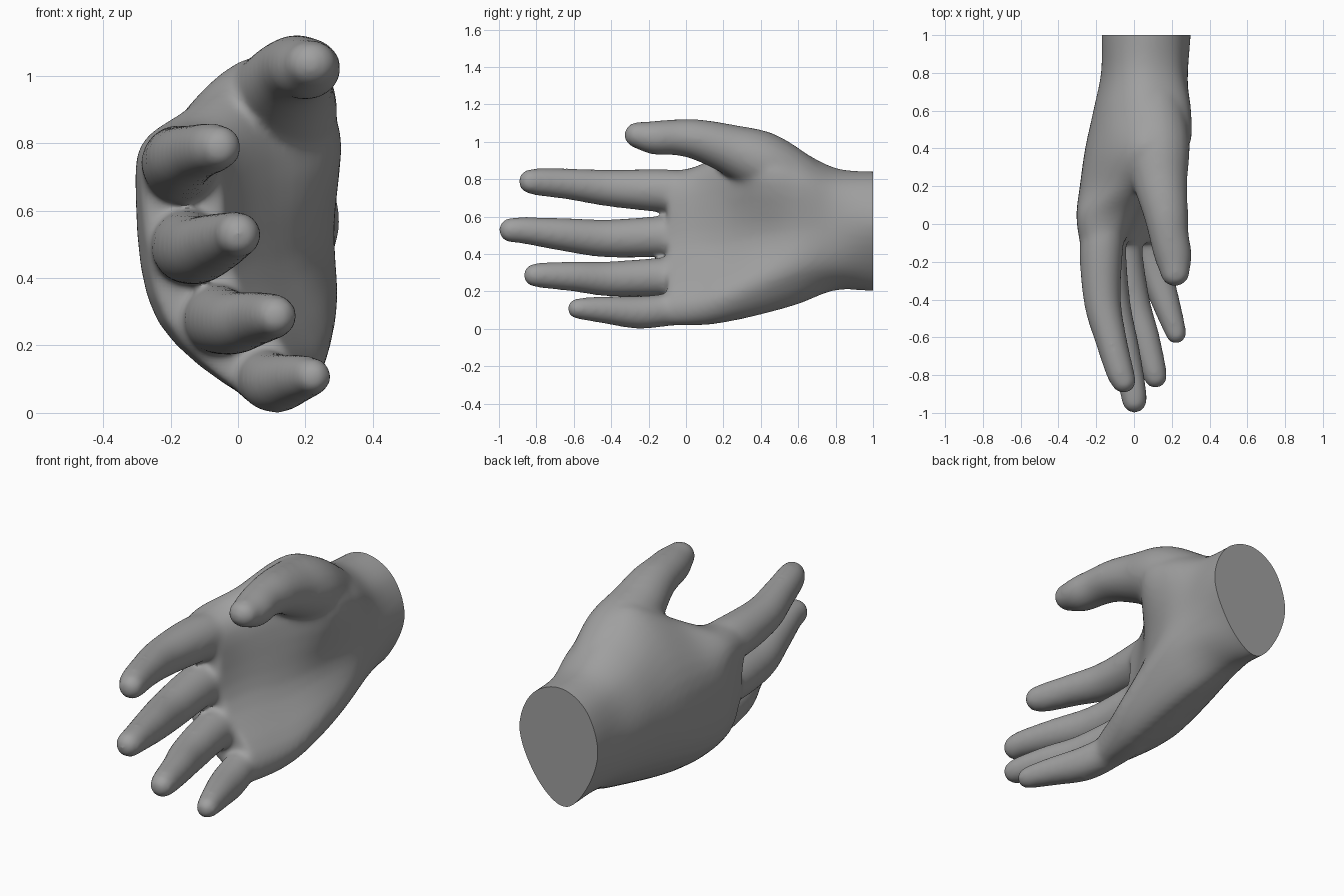
import bpy, bmesh, math
from mathutils import Vector

if "Cube" in bpy.data.objects:
    bpy.data.objects.remove(bpy.data.objects["Cube"])


def spline(pts, steps, closed=False):
    """Smooth curve through points of any dimension (Catmull-Rom)."""
    n, out = len(pts), []
    for i in range(n if closed else n - 1):
        a, b, c, d = (pts[(i + k) % n] if closed else pts[min(max(i + k, 0), n - 1)]
                      for k in (-1, 0, 1, 2))
        for s in range(steps):
            t = s / steps
            out.append(tuple(0.5 * (2 * q + (r - p) * t + (2 * p - 5 * q + 4 * r - u) * t * t
                                    + (3 * q - p - 3 * r + u) * t ** 3)
                             for p, q, r, u in zip(a, b, c, d)))
    if not closed:
        out.append(tuple(pts[-1]))
    return out


def loft(bm, rings):
    """Skin a list of equal rings and close both ends."""
    rows = [[bm.verts.new(p) for p in ring] for ring in rings]
    n = len(rows[0])
    faces = [bm.faces.new((a[i], a[(i + 1) % n], b[(i + 1) % n], b[i]))
             for a, b in zip(rows, rows[1:]) for i in range(n)]
    faces += [bm.faces.new(rows[0][::-1]), bm.faces.new(rows[-1])]
    bmesh.ops.recalc_face_normals(bm, faces=faces)


def digit(bm, path, width=1.0, sides=20):
    """Finger: tube along (x, y, z, radius) points with a domed tip."""
    pts = spline(path, 5)
    ctr = [Vector(p[:3]) for p in pts]
    rad = [p[3] for p in pts]
    tip_dir = (ctr[-1] - ctr[-2]).normalized()
    tip, r0 = ctr[-1], rad[-1]
    for k in range(1, 6):
        a = k / 5 * math.radians(84)
        ctr.append(tip + tip_dir * r0 * math.sin(a))
        rad.append(r0 * math.cos(a))
    rings = []
    for i, c in enumerate(ctr):
        t = (ctr[min(i + 1, len(ctr) - 1)] - ctr[max(i - 1, 0)]).normalized()
        u = t.cross(Vector((0, 0, 1))).normalized()
        v = u.cross(t)
        rings.append([c + (u * math.cos(a) * width + v * math.sin(a)) * rad[i]
                      for a in (2 * math.pi * k / sides for k in range(sides))])
    loft(bm, rings)


# Palm and wrist sections: y, then (x, z) from the thumb edge round the back to the palm
wrist = [(.06, .842), (-.10, .76), (-.172, .55), (-.10, .33),
         (.03, .20), (.19, .31), (.30, .55), (.23, .76)]
sections = [
    (1.12, wrist), (1.0, wrist),
    (.8, [(.06, .86), (-.10, .78), (-.175, .55), (-.11, .32),
          (.06, .205), (.24, .32), (.285, .55), (.24, .77)]),
    (.6, [(.08, .96), (-.12, .85), (-.215, .60), (-.145, .31),
          (.11, .13), (.285, .30), (.28, .53), (.29, .82)]),
    (.4, [(.09, 1.06), (-.115, .94), (-.255, .65), (-.19, .295),
          (.12, .075), (.285, .24), (.22, .50), (.285, .85)]),
    (.2, [(-.02, .945), (-.17, .885), (-.285, .66), (-.217, .265),
          (.11, .033), (.26, .17), (.125, .45), (.09, .83)]),
    (.05, [(-.12, .865), (-.26, .83), (-.305, .68), (-.238, .27),
           (.09, .02), (.215, .14), (.045, .45), (-.01, .78)]),
    (-.10, [(-.16, .84), (-.26, .80), (-.285, .66), (-.21, .27),
            (.08, .022), (.165, .14), (-.02, .42), (-.06, .75)]),
]
bm = bmesh.new()
rows = spline([(y,) + tuple(v for p in pts for v in p) for y, pts in sections], 5)
loft(bm, [[(x, r[0], z) for x, z in spline(list(zip(r[1::2], r[2::2])), 5, True)]
          for r in rows])

# Fingers and thumb: x, y, z, radius
digits = {
    "index": [(-.12, .10, .73, .10), (-.17, -.10, .738, .116), (-.168, -.40, .752, .100),
              (-.12, -.62, .774, .084), (-.075, -.78, .785, .075), (-.055, -.83, .788, .067)],
    "middle": [(-.10, .10, .50, .10), (-.15, -.10, .495, .110), (-.12, -.42, .483, .102),
               (-.06, -.66, .505, .089), (-.01, -.86, .526, .073), (.002, -.935, .528, .067)],
    "ring": [(-.02, .10, .28, .10), (-.06, -.10, .278, .104), (-.012, -.40, .267, .095),
             (.055, -.60, .28, .081), (.10, -.76, .286, .070), (.113, -.808, .287, .063)],
    "little": [(.07, .10, .11, .08), (.08, -.08, .102, .086), (.115, -.25, .088, .089),
               (.17, -.42, .10, .075), (.21, -.54, .107, .062), (.222, -.58, .108, .056)],
    "thumb": [(.09, .66, .74, .15), (.115, .42, .885, .165), (.14, .22, .965, .132),
              (.168, .06, 1.012, .109), (.185, -.06, 1.024, .096), (.207, -.17, 1.022, .091),
              (.218, -.26, 1.036, .071)],
}
for name, path in digits.items():
    digit(bm, path, 1.1 if name == "thumb" else 1.0)

# Fuse everything into one soft skin
mesh = bpy.data.meshes.new("hand_parts")
bm.to_mesh(mesh)
bm.free()
parts = bpy.data.objects.new("hand_parts", mesh)
bpy.context.collection.objects.link(parts)
fuse = parts.modifiers.new("fuse", 'REMESH')
fuse.mode, fuse.voxel_size = 'VOXEL', 0.013
soft = parts.modifiers.new("soften", 'SMOOTH')
soft.factor, soft.iterations = 0.5, 20
skin = bpy.data.meshes.new_from_object(
    parts.evaluated_get(bpy.context.evaluated_depsgraph_get()))
bpy.data.objects.remove(parts)

# Flat cut at the wrist
bm = bmesh.new()
bm.from_mesh(skin)
cut = bmesh.ops.bisect_plane(bm, geom=bm.verts[:] + bm.edges[:] + bm.faces[:],
                             plane_co=(0, 1, 0), plane_no=(0, 1, 0), clear_outer=True)
rim = [e for e in cut["geom_cut"] if isinstance(e, bmesh.types.BMEdge)]
bmesh.ops.contextual_create(bm, geom=rim)
bmesh.ops.recalc_face_normals(bm, faces=bm.faces[:])
bm.to_mesh(skin)
bm.free()

hand = bpy.data.objects.new("hand", skin)
bpy.context.collection.objects.link(hand)
grey = bpy.data.materials.new("mid_grey")
grey.diffuse_color = (0.35, 0.35, 0.35, 1)
grey.use_nodes = True
grey.node_tree.nodes["Principled BSDF"].inputs["Base Color"].default_value = grey.diffuse_color
skin.materials.clear()
skin.materials.append(grey)
bpy.context.view_layer.objects.active = hand
hand.select_set(True)
bpy.ops.object.shade_smooth_by_angle(angle=math.radians(50))
